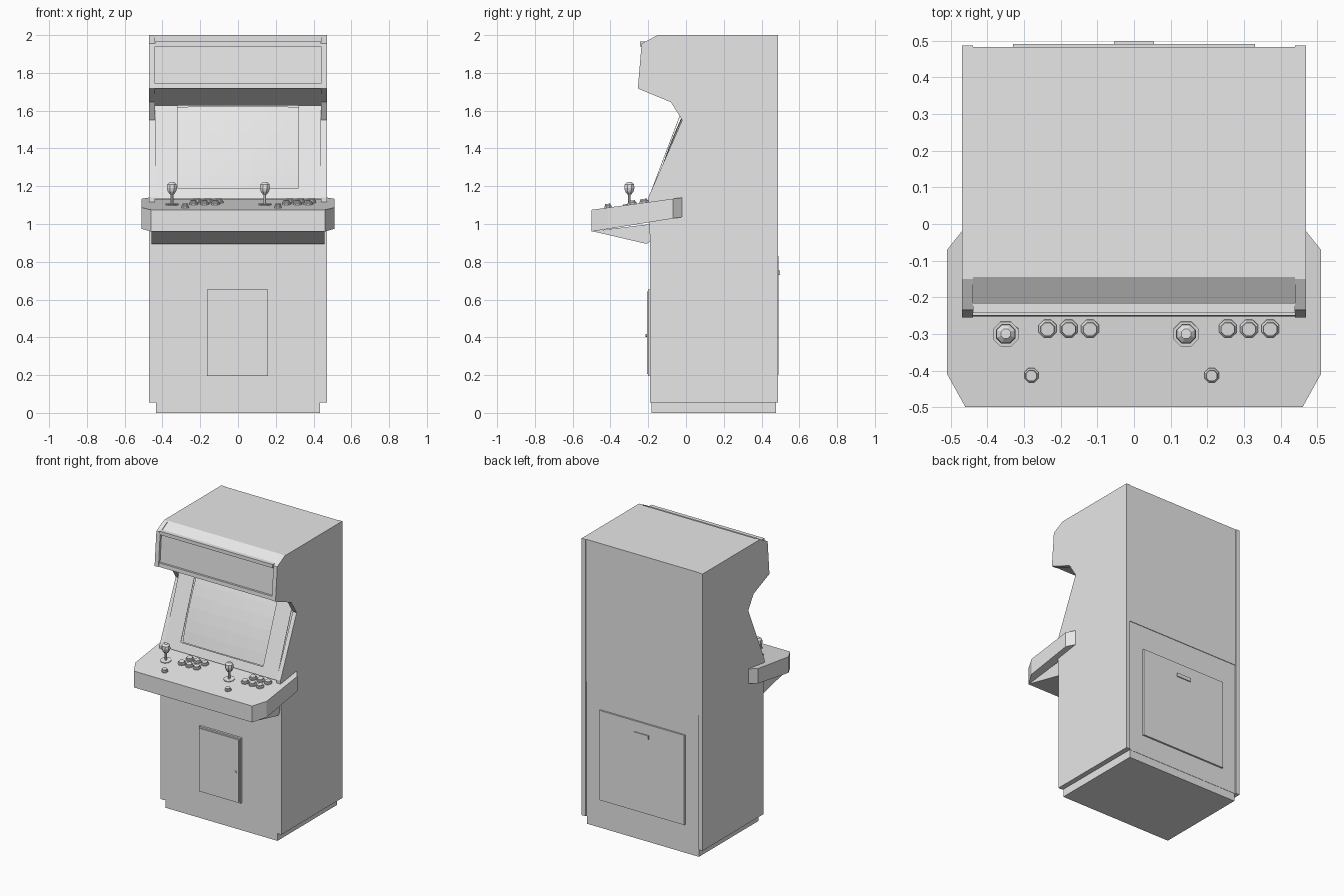
import bpy, bmesh, math
from mathutils import Matrix, Vector

if "Cube" in bpy.data.objects:
    bpy.data.objects.remove(bpy.data.objects["Cube"])

grey = bpy.data.materials.new("plain_grey")
grey.use_nodes = True
grey.diffuse_color = (0.8, 0.8, 0.8, 1)
grey.node_tree.nodes["Principled BSDF"].inputs["Base Color"].default_value = (0.8, 0.8, 0.8, 1)


def finish(name, bm):
    bmesh.ops.recalc_face_normals(bm, faces=bm.faces[:])
    mesh = bpy.data.meshes.new(name)
    bm.to_mesh(mesh)
    bm.free()
    mesh.materials.append(grey)
    obj = bpy.data.objects.new(name, mesh)
    bpy.context.collection.objects.link(obj)
    return obj


def prism(name, points, offset):
    """Extrude a flat outline along an offset vector."""
    bm = bmesh.new()
    face = bm.faces.new([bm.verts.new(p) for p in points])
    top = bmesh.ops.extrude_face_region(bm, geom=[face])["geom"]
    verts = [g for g in top if isinstance(g, bmesh.types.BMVert)]
    bmesh.ops.translate(bm, verts=verts, vec=offset)
    return finish(name, bm)


def slab(name, profile, x0, x1):
    """Side profile of (y, z) points, stretched from x0 to x1."""
    return prism(name, [(x0, y, z) for y, z in profile], (x1 - x0, 0, 0))


def box(name, x0, x1, y0, y1, z0, z1):
    return slab(name, [(y0, z0), (y1, z0), (y1, z1), (y0, z1)], x0, x1)


def lathe(name, profile, place, sides=8):
    """Turn (radius, height) points about z, then place the result."""
    bm = bmesh.new()
    rings = []
    for r, h in profile:
        turns = [2 * math.pi * (i + 0.5) / sides for i in range(sides)]
        rings.append([bm.verts.new((r * math.cos(a), r * math.sin(a), h)) for a in turns])
    for low, high in zip(rings, rings[1:]):
        for i in range(sides):
            j = (i + 1) % sides
            bm.faces.new((low[i], low[j], high[j], high[i]))
    bm.faces.new(rings[0])
    bm.faces.new(rings[-1])
    bm.transform(place)
    return finish(name, bm)


# Cabinet shell between the side panels
slab("cabinet_body", [(-0.185, 0.055), (0.479, 0.055), (0.479, 1.0), (0.483, 1.0), (0.483, 2.0),
                      (-0.145, 2.0), (-0.22, 1.955), (-0.238, 1.715), (-0.04, 1.628),
                      (0.03, 1.628), (-0.1, 1.13), (-0.185, 1.1)], -0.44, 0.44)
box("plinth", -0.435, 0.435, -0.183, 0.477, 0, 0.056)

# Side panels
side = [(-0.19, 0.055), (0.487, 0.055), (0.487, 2.0), (-0.15, 2.0), (-0.235, 1.955),
        (-0.255, 1.717), (-0.08, 1.645), (-0.02, 1.55), (-0.2, 1.14), (-0.19, 0.9)]
for name, sign in (("left_side_panel", 1), ("right_side_panel", -1)):
    slab(name, side, sign * 0.44, sign * 0.47)

# Sign holders above the screen
slab("sign_top_retainer", [(-0.243, 1.94), (-0.243, 1.965), (-0.215, 1.965), (-0.215, 1.94)], -0.44, 0.44)
slab("sign_bottom_retainer", [(-0.252, 1.718), (-0.25, 1.745), (-0.23, 1.745), (-0.23, 1.714)], -0.44, 0.44)

# Screen bezel, built flat and then tilted
BOTTOM, TOP = Vector((0, -0.2, 1.135)), Vector((0, -0.012, 1.63))
up = (TOP - BOTTOM).normalized()
right = Vector((1, 0, 0))
out = right.cross(up)
LENGTH = (TOP - BOTTOM).length
tilt = Matrix((right, up, out)).transposed().to_4x4()
tilt.translation = BOTTOM
sill = 0.06
bezel = [(-0.44, 0), (0.44, 0), (0.44, LENGTH), (0.32, LENGTH),
         (0.32, sill), (-0.32, sill), (-0.32, LENGTH), (-0.44, LENGTH)]
prism("screen_bezel", [tilt @ Vector((x, v, 0)) for x, v in bezel], -0.003 * out)

# Gently bulging screen glass
bm = bmesh.new()
bmesh.ops.create_grid(bm, x_segments=8, y_segments=6, size=1)
for v in bm.verts:
    x, y = v.co.x, v.co.y
    v.co = (x * 0.325, (sill + LENGTH) / 2 + y * (LENGTH - sill) / 2,
            -0.006 - 0.012 * (x * x + y * y))
bm.transform(tilt)
screen = finish("screen", bm)
if screen.data.polygons[0].normal.y > 0:
    screen.data.flip_normals()


# Control deck with clipped corners and a sloping top
def deck_height(y):
    return 1.075 + 0.136 * (y + 0.5)


half = [(0.46, -0.5), (0.51, -0.41), (0.51, -0.07), (0.47, -0.02)]
outline = half + [(-x, y) for x, y in reversed(half)]
deck = prism("control_deck", [(x, y, deck_height(y)) for x, y in outline], (0, 0, -0.11))
for v in deck.data.vertices:
    if v.co.z < deck_height(v.co.y) - 0.05:
        v.co.z = 0.96 + 0.16 * (v.co.y + 0.5)
slab("deck_support", [(-0.497, 0.962), (-0.21, 0.895), (-0.185, 0.91), (-0.185, 1.0)], -0.457, 0.457)

# Joysticks and buttons, one set for each player
lean = Matrix.Rotation(math.atan(0.136), 4, "X")


def on_deck(x, y, turn=lean):
    return Matrix.Translation((x, y, deck_height(y))) @ turn


def button(name, x, y, r):
    lathe(name, [(r, -0.005), (r, 0.008), (r * 0.8, 0.012), (r * 0.75, 0.02)], on_deck(x, y))


for player, x in (("first", -0.35), ("second", 0.142)):
    y = -0.3
    lathe(player + "_stick_base", [(0.037, -0.005), (0.037, 0.005)], on_deck(x, y))
    upright = on_deck(x, y, Matrix.Identity(4))
    lathe(player + "_stick_shaft", [(0.008, 0), (0.008, 0.07)], upright)
    lathe(player + "_stick_knob", [(0.012, 0.055), (0.024, 0.07), (0.029, 0.088),
                                   (0.027, 0.107), (0.014, 0.119)], upright)
    button(player + "_start_button", x + 0.07, -0.412, 0.021)
    for col in range(3):
        bx = x + 0.114 + 0.058 * col
        button(f"{player}_front_button_{col + 1}", bx, -0.285, 0.026)
        button(f"{player}_rear_button_{col + 1}", bx + 0.018, -0.222, 0.026)

# Coin door
box("coin_door_frame", -0.165, 0.16, -0.2, -0.18, 0.195, 0.652)
box("coin_door", -0.155, 0.15, -0.207, -0.19, 0.205, 0.642)
lathe("coin_door_lock", [(0.009, 0), (0.009, 0.009)],
      Matrix.Translation((0.125, -0.205, 0.41)) @ Matrix.Rotation(math.pi / 2, 4, "X"))

# Service door on the back
box("service_door", -0.33, 0.33, 0.47, 0.491, 0.2, 0.83)
box("service_door_latch", -0.055, 0.055, 0.48, 0.498, 0.73, 0.755)
